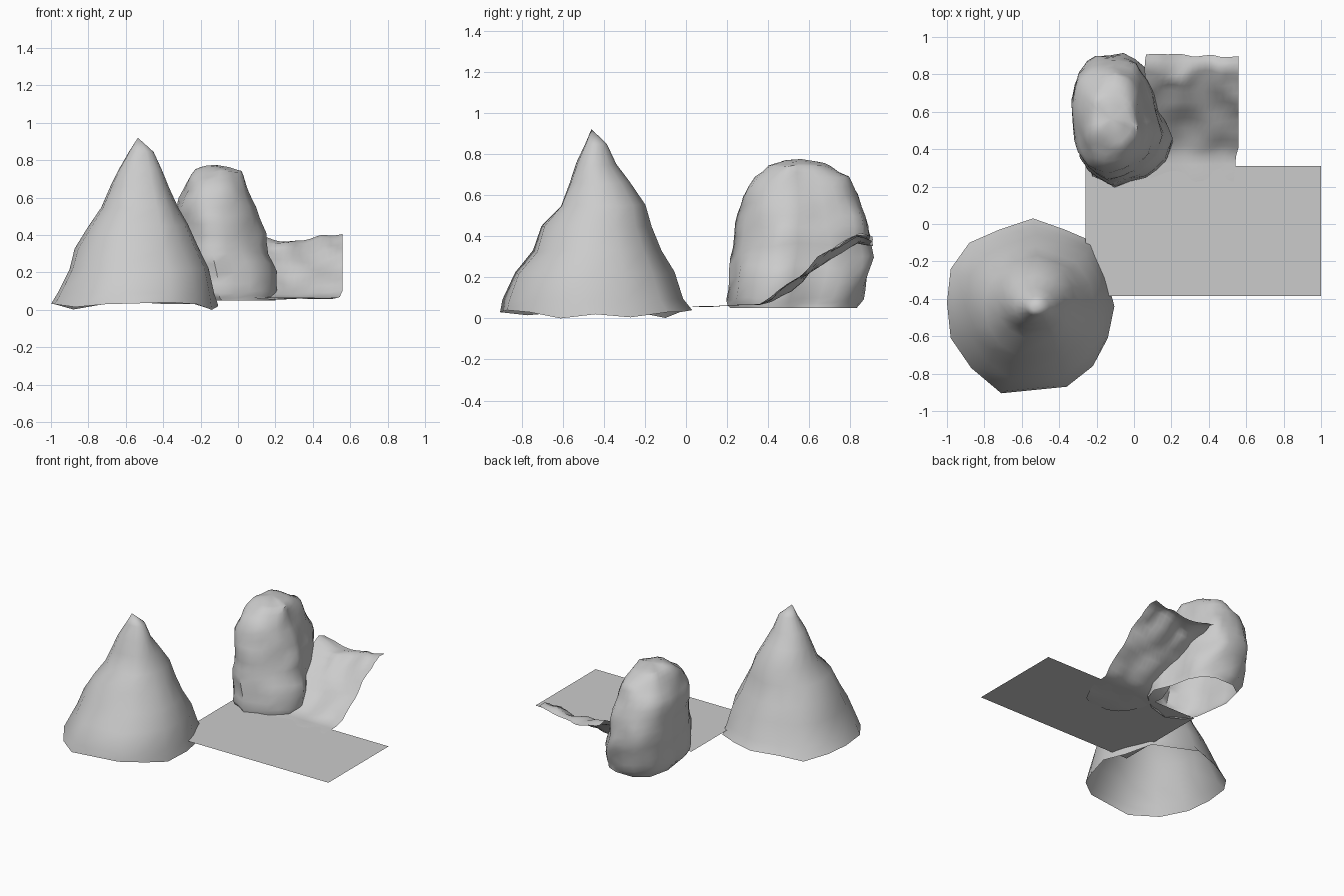
import bpy, bmesh, math
from mathutils import Vector, noise

if "Cube" in bpy.data.objects:
    bpy.data.objects.remove(bpy.data.objects["Cube"])


def finish(bm, name, angle):
    bmesh.ops.recalc_face_normals(bm, faces=bm.faces)
    me = bpy.data.meshes.new(name)
    bm.to_mesh(me)
    bm.free()
    ob = bpy.data.objects.new(name, me)
    bpy.context.collection.objects.link(ob)
    bpy.ops.object.select_all(action='DESELECT')
    ob.select_set(True)
    bpy.context.view_layer.objects.active = ob
    bpy.ops.object.shade_smooth_by_angle(angle=math.radians(angle))
    return ob


def midpoints(rows, closed):
    # Insert the average between each pair of neighbours
    out = []
    for i, a in enumerate(rows):
        out.append(a)
        if closed or i < len(rows) - 1:
            b = rows[(i + 1) % len(rows)]
            out.append(tuple((p + q) / 2 for p, q in zip(a, b)))
    return out


def rough(p, freq, amp):
    return noise.noise_vector(p * freq) * amp


def loft(name, outline, rings, apex, freq, amp, roundness, hem, angle):
    # Open-bottomed shell: outline scaled to each ring's x/y limits
    xs, ys = [p[0] for p in outline], [p[1] for p in outline]
    cx, cy = (min(xs) + max(xs)) / 2, (min(ys) + max(ys)) / 2
    rx, ry = (max(xs) - min(xs)) / 2, (max(ys) - min(ys)) / 2
    dirs = [Vector(((x - cx) / rx, (y - cy) / ry)) for x, y in outline]
    bm = bmesh.new()
    loops = []
    for k, (z, x0, x1, y0, y1) in enumerate(rings):
        t = roundness * k / (len(rings) - 1)
        loop = []
        for i, d in enumerate(dirs):
            u = d.lerp(d.normalized(), t)
            p = Vector(((x0 + x1) / 2 + u.x * (x1 - x0) / 2,
                        (y0 + y1) / 2 + u.y * (y1 - y0) / 2, z))
            if k == 0:
                p.z += hem.get(i, 0)
            else:
                p += rough(p, freq, amp)
            loop.append(bm.verts.new(p))
        loops.append(loop)
    n = len(outline)
    for a, b in zip(loops, loops[1:]):
        for i in range(n):
            j = (i + 1) % n
            bm.faces.new((a[i], a[j], b[j], b[i]))
    tip = bm.verts.new(apex)
    for i in range(n):
        bm.faces.new((loops[-1][i], loops[-1][(i + 1) % n], tip))
    return finish(bm, name, angle)


# Pointed hill with a wavy hem
hill_outline = [(-1, -.42), (-.98, -.61), (-.87, -.77), (-.71, -.905),
                (-.36, -.87), (-.22, -.76), (-.14, -.61), (-.105, -.44),
                (-.15, -.27), (-.23, -.09), (-.37, -.03), (-.54, .03),
                (-.72, -.03), (-.88, -.1), (-.98, -.24)]
hill_rings = [(.03, -1, -.105, -.905, .03), (.09, -.965, -.12, -.89, -.01),
              (.22, -.90, -.155, -.84, -.06), (.33, -.87, -.21, -.755, -.12),
              (.45, -.795, -.265, -.71, -.17), (.55, -.73, -.315, -.62, -.2),
              (.66, -.68, -.365, -.575, -.28), (.75, -.635, -.41, -.54, -.345),
              (.85, -.58, -.455, -.495, -.385)]
loft("hill", hill_outline, hill_rings, (-.535, -.46, .92), 5, .012, 1,
     {2: -.015, 6: -.03, 7: -.01, 8: -.025, 11: .01, 13: -.028, 4: .01}, 50)

# Upright boulder, hollow underneath
rock_outline = [(-.2, .9), (-.3, .83), (-.34, .65), (-.32, .5), (-.3, .36),
                (-.25, .27), (-.12, .2), (.05, .25), (.16, .34), (.2, .46),
                (.14, .6), (.11, .75), (.05, .86), (-.04, .9)]
rock_rings = [(.05, -.28, .2, .215, .83), (.1, -.31, .21, .2, .86),
              (.2, -.32, .205, .21, .88), (.3, -.33, .165, .23, .9),
              (.4, -.335, .14, .235, .9), (.5, -.335, .11, .245, .88),
              (.6, -.32, .075, .28, .84), (.68, -.285, .05, .33, .785),
              (.74, -.24, .015, .4, .7), (.765, -.19, -.04, .48, .63)]
rock = loft("boulder", midpoints(rock_outline, True), midpoints(rock_rings, False),
            (-.12, .56, .775), 8, .022, .6, {}, 50)

# Draped slope: flat tongue rising to a ragged back edge (y, z, left, right)
slope = [(.03, .06, .26, .41), (.07, .058, .19, .47), (.13, .058, .14, .5),
         (.2, .062, .1, .53), (.28, .066, .08, .54), (.36, .068, .06, .545),
         (.42, .09, .06, .56), (.5, .15, .06, .56), (.6, .225, .06, .56),
         (.7, .305, .06, .56), (.78, .36, .06, .56), (.84, .385, .06, .56),
         (.9, .37, .06, .56)]
slope = midpoints(slope, False)
bm = bmesh.new()
cols = 16
grid = []
for y, z, x0, x1 in slope:
    row = []
    lift = min(1, max(0, (y - .35) / .15))
    for i in range(cols + 1):
        u = i / cols
        p = Vector((x0 + (x1 - x0) * u, y, z + lift * (.04 * (2 * u - 1) ** 2 - .01)))
        n = rough(p, 8, .022 * lift + .004)
        if i == cols:
            n.x = 0
        row.append(bm.verts.new(p + n))
    grid.append(row)
for a, b in zip(grid, grid[1:]):
    for i in range(cols):
        bm.faces.new((a[i], a[i + 1], b[i + 1], b[i]))
finish(bm, "slope", 50)

# Flat ground sheet
bm = bmesh.new()
bm.faces.new([bm.verts.new((x, y, .065)) for x, y in
              ((-.26, -.385), (1, -.385), (1, .31), (-.26, .31))])
finish(bm, "ground_sheet", 30)
